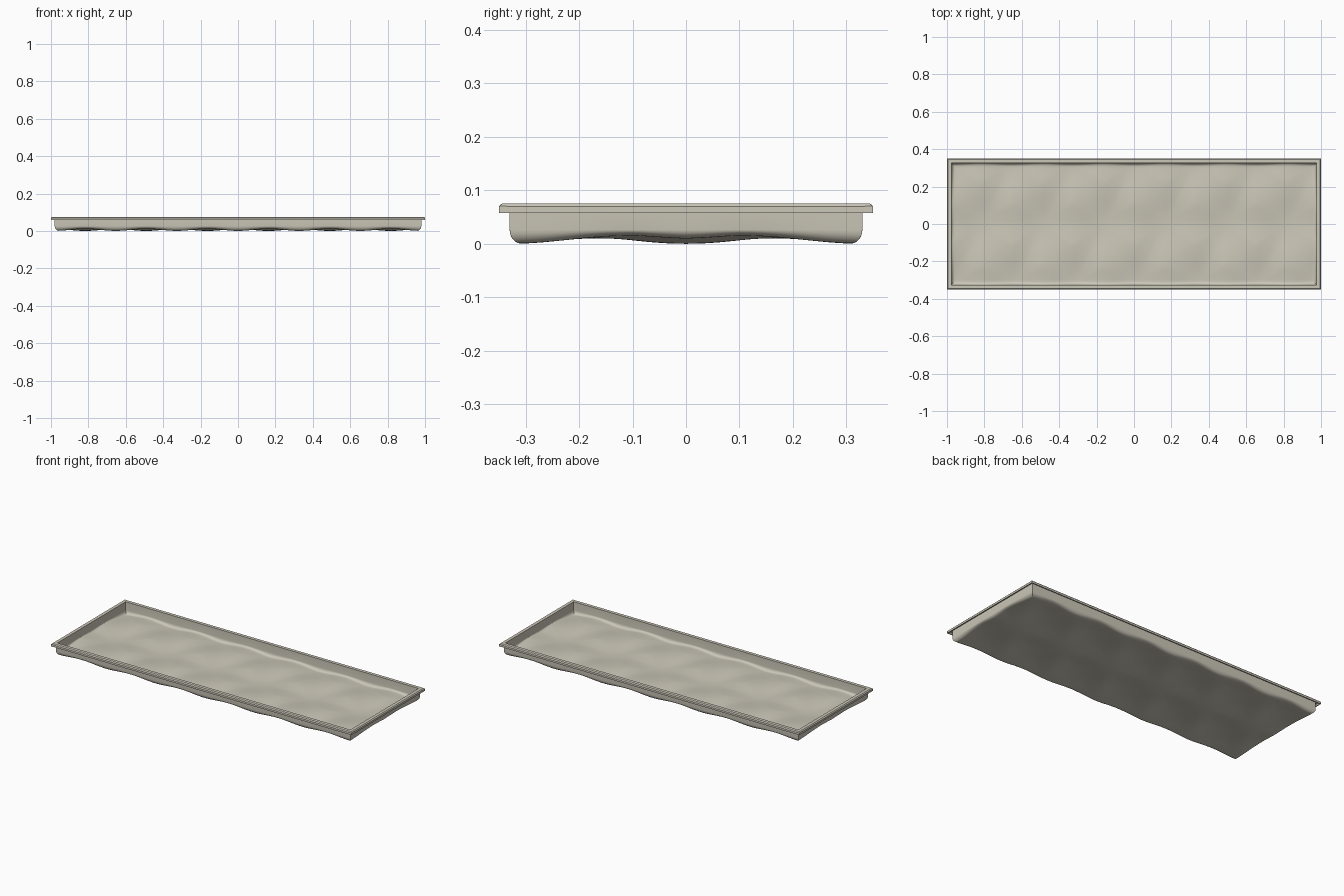
import bpy, bmesh, math

if "Cube" in bpy.data.objects:
    bpy.data.objects.remove(bpy.data.objects["Cube"])

W, D = 0.98, 0.33          # half size of the outer wall
FILLET = 0.022             # radius where floor meets wall
SHEET = 0.005              # sheet thickness
NX, NY = 144, 48

mat = bpy.data.materials.new("warm grey beige")
mat.diffuse_color = (0.60, 0.57, 0.48, 1)
mat.use_nodes = True
mat.node_tree.nodes["Principled BSDF"].inputs["Base Color"].default_value = mat.diffuse_color


def quilt(x, y):
    """Quilted floor: dimples on a triangular lattice, joined by shallow valleys."""
    p = (x - W / 6) / (W / 3)
    q = y / D
    phases = (p + q / 2, p - q / 2, q)
    s = sum(math.cos(2 * math.pi * t) for t in phases)
    dimple = (3 - s) / 4.5
    valley = min(abs(t - round(t)) for t in phases) * 3
    return 0.0115 * dimple + 0.005 * valley * dimple


bm = bmesh.new()

# Quilted floor
fx, fy = W - FILLET, D - FILLET
grid = []
for j in range(NY + 1):
    y = -fy + 2 * fy * j / NY
    row = []
    for i in range(NX + 1):
        x = -fx + 2 * fx * i / NX
        row.append(bm.verts.new((x, y, quilt(x, y))))
    grid.append(row)
for j in range(NY):
    for i in range(NX):
        bm.faces.new((grid[j][i], grid[j][i + 1], grid[j + 1][i + 1], grid[j + 1][i]))

# Floor outline, counter-clockwise
ring = (grid[0][:-1] + [r[-1] for r in grid[:-1]]
        + grid[-1][:0:-1] + [r[0] for r in grid[:0:-1]])
base = [v.co.copy() for v in ring]

# Fillet, wall and folded lip as (outward offset, height, share of floor height)
profile = []
for k in range(1, 7):
    a = math.pi / 2 * k / 6
    profile.append((FILLET * math.sin(a), 0.026 * (1 - math.cos(a)), math.cos(a)))
profile += [(FILLET, 0.070, 0), (FILLET + 0.0125, 0.070, 0),
            (FILLET + 0.015, 0.0675, 0), (FILLET + 0.015, 0.058, 0)]
for off, z, share in profile:
    new = []
    for c in base:
        sx = math.copysign(1, c.x) if abs(c.x) > fx - 1e-5 else 0
        sy = math.copysign(1, c.y) if abs(c.y) > fy - 1e-5 else 0
        new.append(bm.verts.new((c.x + sx * off, c.y + sy * off, z + c.z * share)))
    n = len(ring)
    for i in range(n):
        k = (i + 1) % n
        bm.faces.new((ring[k], ring[i], new[i], new[k]))
    ring = new

mesh = bpy.data.meshes.new("tray")
bm.to_mesh(mesh)
bm.free()
mesh.materials.append(mat)
tray = bpy.data.objects.new("tray", mesh)
bpy.context.collection.objects.link(tray)

# Give the sheet its thickness on the inner side
sol = tray.modifiers.new("thickness", "SOLIDIFY")
sol.thickness = SHEET
sol.offset = 1
sol.use_even_offset = True
sol.use_quality_normals = True

bpy.context.view_layer.objects.active = tray
tray.select_set(True)
bpy.ops.object.modifier_apply(modifier=sol.name)
bpy.ops.object.shade_smooth_by_angle(angle=math.radians(35))
